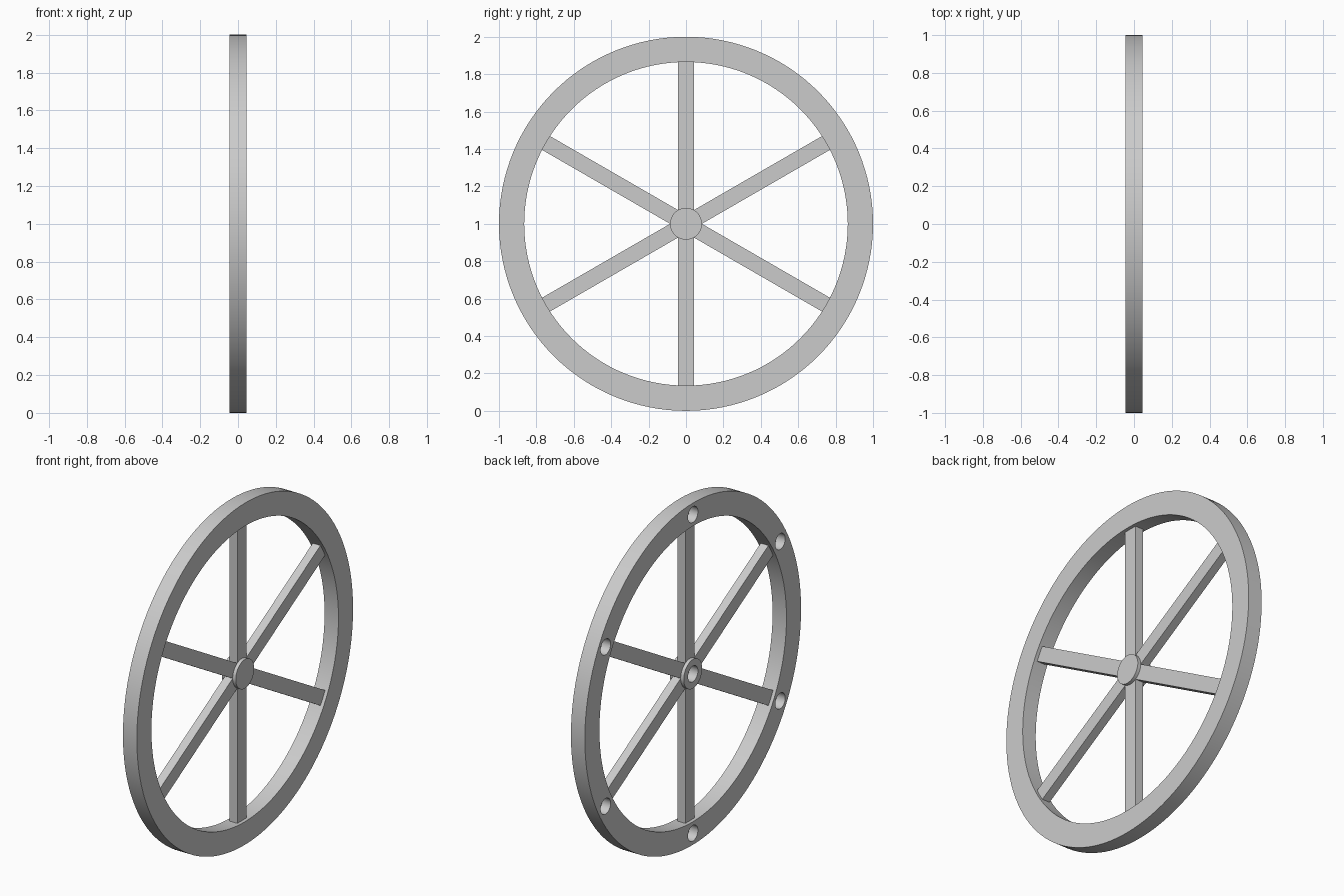
import bpy
import bmesh
from math import pi, radians
from mathutils import Matrix, Vector

cube = bpy.data.objects.get("Cube")
if cube:
    bpy.data.objects.remove(cube, do_unlink=True)

OUTER, INNER = 1.0, 0.865      # rim radii
HALF = 0.045                   # half thickness of rim and hub
HUB = 0.085
SPOKE_W, SPOKE_T = 0.085, 0.05
HOLE_R, HOLE_DEPTH = 0.046, 0.055
CENTRE = Vector((0, 0, 1))
ANGLES = [radians(60 * i) for i in range(6)]

grey = bpy.data.materials.new("light grey")
grey.use_nodes = True
colour = (0.6, 0.6, 0.6, 1)
grey.diffuse_color = colour
grey.node_tree.nodes["Principled BSDF"].inputs["Base Color"].default_value = colour


def make_object(name, bm):
    bmesh.ops.recalc_face_normals(bm, faces=bm.faces)
    mesh = bpy.data.meshes.new(name)
    bm.to_mesh(mesh)
    bm.free()
    mesh.materials.append(grey)
    obj = bpy.data.objects.new(name, mesh)
    obj.location = CENTRE
    bpy.context.collection.objects.link(obj)
    return obj


def select(obj):
    bpy.ops.object.select_all(action='DESELECT')
    obj.select_set(True)
    bpy.context.view_layer.objects.active = obj


def add_disc(bm, radius, x_min, x_max, offset, segments):
    """Cylinder whose axis runs along x."""
    place = Matrix.Translation(offset + Vector(((x_min + x_max) / 2, 0, 0)))
    bmesh.ops.create_cone(bm, cap_ends=True, segments=segments, radius1=radius,
                          radius2=radius, depth=x_max - x_min,
                          matrix=place @ Matrix.Rotation(pi / 2, 4, 'Y'))


def drill(obj, centres):
    """Sink blind holes into the -x face."""
    bm = bmesh.new()
    for c in centres:
        add_disc(bm, HOLE_R, -HALF - 0.05, -HALF + HOLE_DEPTH, c, 32)
    cutter = make_object("hole_cutter", bm)
    cutter.hide_render = True
    mod = obj.modifiers.new("holes", 'BOOLEAN')
    mod.operation = 'DIFFERENCE'
    mod.solver = 'EXACT'
    mod.object = cutter
    select(obj)
    bpy.ops.object.modifier_apply(modifier=mod.name)
    bpy.data.objects.remove(cutter, do_unlink=True)
    select(obj)
    bpy.ops.object.shade_smooth_by_angle(angle=radians(30))


# Rim: rectangular section spun around the x axis
bm = bmesh.new()
section = [bm.verts.new((x, 0, r)) for x, r in
           ((-HALF, INNER), (HALF, INNER), (HALF, OUTER), (-HALF, OUTER))]
edges = [bm.edges.new((section[i], section[(i + 1) % 4])) for i in range(4)]
bmesh.ops.spin(bm, geom=section + edges, cent=(0, 0, 0), axis=(1, 0, 0),
               angle=2 * pi, steps=128, use_merge=True)
bmesh.ops.remove_doubles(bm, verts=bm.verts, dist=1e-5)
rim = make_object("rim", bm)
mid = Vector((0, 0, (OUTER + INNER) / 2))
drill(rim, [Matrix.Rotation(a, 3, 'X') @ mid for a in ANGLES])

# Hub with a blind axle hole
bm = bmesh.new()
add_disc(bm, HUB, -HALF, HALF, Vector(), 64)
hub = make_object("hub", bm)
drill(hub, [Vector()])

# Spokes: thin bars from inside the hub to the rim
start, end = 0.06, INNER + 0.002
for i, a in enumerate(ANGLES):
    bm = bmesh.new()
    bmesh.ops.create_cube(bm, size=1, matrix=Matrix.Rotation(a, 4, 'X')
                          @ Matrix.Translation((0, 0, (start + end) / 2))
                          @ Matrix.Diagonal((SPOKE_T, SPOKE_W, end - start, 1)))
    make_object(f"spoke_{i + 1}", bm)
